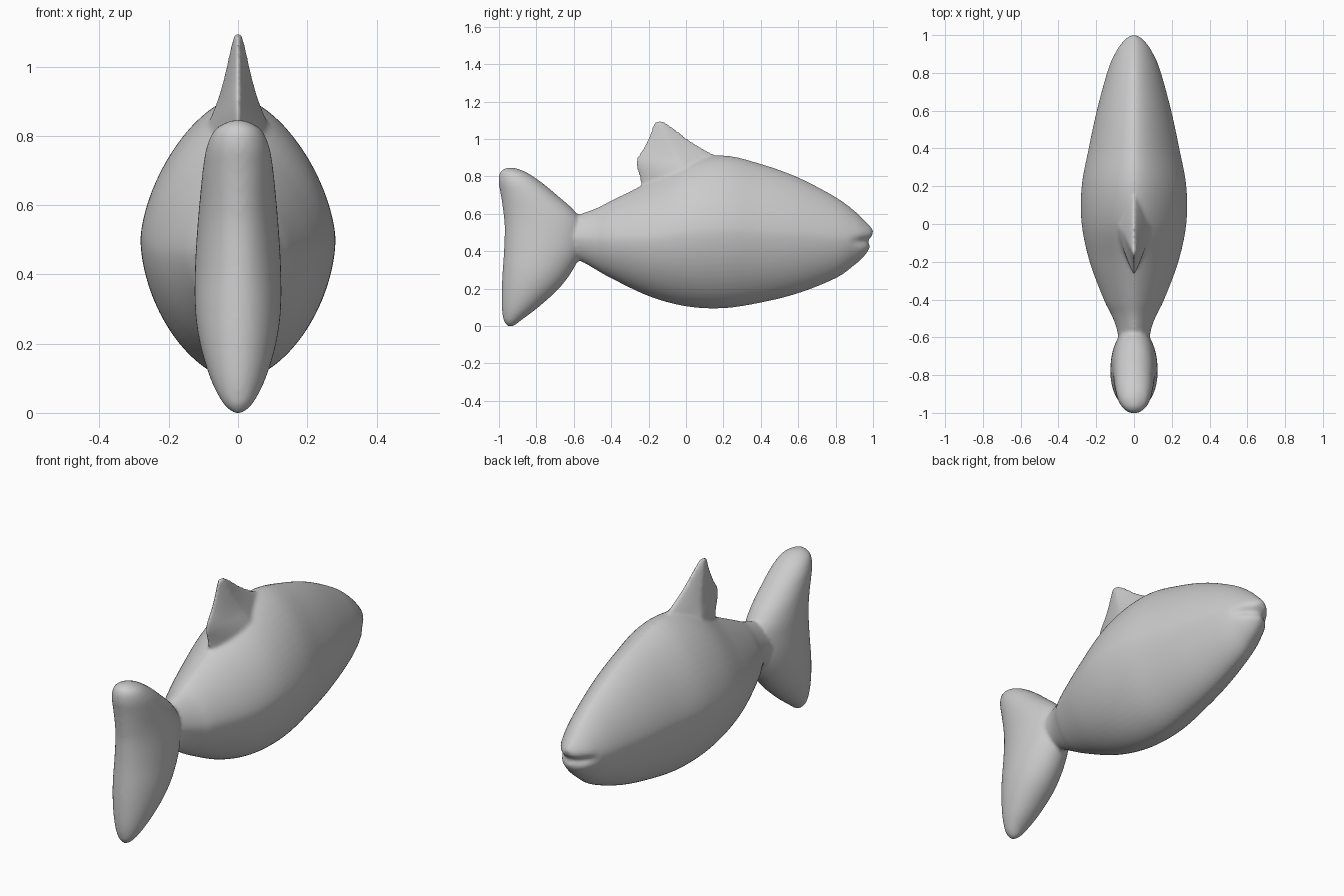
import bpy
import bmesh
from math import cos, sin, pi, exp, copysign
from mathutils import Vector

cube = bpy.data.objects.get("Cube")
if cube:
    bpy.data.objects.remove(cube, do_unlink=True)

SIDES, STEPS = 64, 6


def spline(stations):
    """Smooth interpolation through (position, low, high, half width)."""
    pts = [Vector(s) for s in stations]
    pts = [pts[0]] + pts + [pts[-1]]
    for a, b, c, d in zip(pts, pts[1:], pts[2:], pts[3:]):
        for i in range(STEPS):
            t = i / STEPS
            yield (b * 2 + (c - a) * t + (a * 2 - b * 5 + c * 4 - d) * t * t
                   + (b * 3 - a - c * 3 + d) * t ** 3) / 2
    yield pts[-1]


def power(v, p):
    return copysign(abs(v) ** (2 / p), v)


def loft(bm, stations, axis, p_high, p_low):
    """Closed skin of rounded sections stacked along y or z."""
    rings = []
    for pos, low, high, half in spline(stations):
        ring = []
        for k in range(SIDES):
            a = 2 * pi * k / SIDES
            p = p_high if sin(a) > 0 else p_low
            x = half * power(cos(a), p)
            v = (low + high) / 2 + (high - low) / 2 * power(sin(a), p)
            ring.append(bm.verts.new((x, pos, v) if axis == "y" else (x, v, pos)))
        rings.append(ring)
    faces = [bm.faces.new(rings[0]), bm.faces.new(rings[-1])]
    for r, s in zip(rings, rings[1:]):
        for k in range(SIDES):
            n = (k + 1) % SIDES
            faces.append(bm.faces.new((r[k], r[n], s[n], s[k])))
    bmesh.ops.recalc_face_normals(bm, faces=faces)


body = [
    (-0.62, 0.37, 0.58, 0.08), (-0.55, 0.34, 0.605, 0.093),
    (-0.48, 0.30, 0.63, 0.12), (-0.4, 0.255, 0.67, 0.16),
    (-0.2, 0.16, 0.77, 0.235), (0, 0.105, 0.88, 0.277),
    (0.2, 0.095, 0.912, 0.277), (0.4, 0.125, 0.867, 0.24),
    (0.6, 0.175, 0.795, 0.197), (0.8, 0.255, 0.69, 0.143),
    (0.9, 0.325, 0.617, 0.105), (0.95, 0.37, 0.57, 0.078),
    (0.985, 0.42, 0.535, 0.046), (1.0, 0.46, 0.515, 0.02)]
tail = [
    (0, -0.955, -0.92, 0.015), (0.03, -0.975, -0.882, 0.045),
    (0.1, -0.985, -0.79, 0.08), (0.2, -0.985, -0.68, 0.11),
    (0.3, -0.98, -0.605, 0.124), (0.42, -0.972, -0.55, 0.124),
    (0.54, -0.97, -0.55, 0.117), (0.62, -0.978, -0.60, 0.11),
    (0.7, -0.99, -0.69, 0.102), (0.77, -1.002, -0.775, 0.09),
    (0.82, -0.995, -0.85, 0.065), (0.845, -0.965, -0.91, 0.02)]
fin = [
    (0.7, -0.23, 0.3, 0.11), (0.8, -0.25, 0.27, 0.098),
    (0.86, -0.268, 0.22, 0.076), (0.9, -0.262, 0.18, 0.06),
    (0.95, -0.23, 0.09, 0.045), (1.0, -0.205, 0.01, 0.033),
    (1.05, -0.185, -0.055, 0.022), (1.085, -0.172, -0.105, 0.014),
    (1.097, -0.16, -0.125, 0.01)]

bm = bmesh.new()
loft(bm, body, "y", 1.6, 1.75)

# Mouth crease pressed into the snout
for v in bm.verts:
    reach = min(1, max(0, (v.co.y - 0.88) / 0.08))
    groove = reach * exp(-((v.co.z - 0.455) / 0.022) ** 2)
    v.co.y -= 0.025 * groove
    v.co.x *= 1 - 0.12 * groove

loft(bm, tail, "z", 2, 2)
loft(bm, fin, "z", 1.25, 1.25)

mesh = bpy.data.meshes.new("fish_body")
bm.to_mesh(mesh)
bm.free()
fish = bpy.data.objects.new("fish_body", mesh)
bpy.context.collection.objects.link(fish)

# Plain grey skin
grey = bpy.data.materials.new("plain_grey")
grey.use_nodes = True
colour = (0.6, 0.6, 0.6, 1)
grey.diffuse_color = colour
grey.node_tree.nodes["Principled BSDF"].inputs["Base Color"].default_value = colour
mesh.materials.append(grey)

# Fuse body, tail and fin into one soft sculpted skin
remesh = fish.modifiers.new("fuse", "REMESH")
remesh.mode = "VOXEL"
remesh.voxel_size = 0.009
remesh.use_smooth_shade = True
soften = fish.modifiers.new("soften", "SMOOTH")
soften.factor = 0.5
soften.iterations = 8
